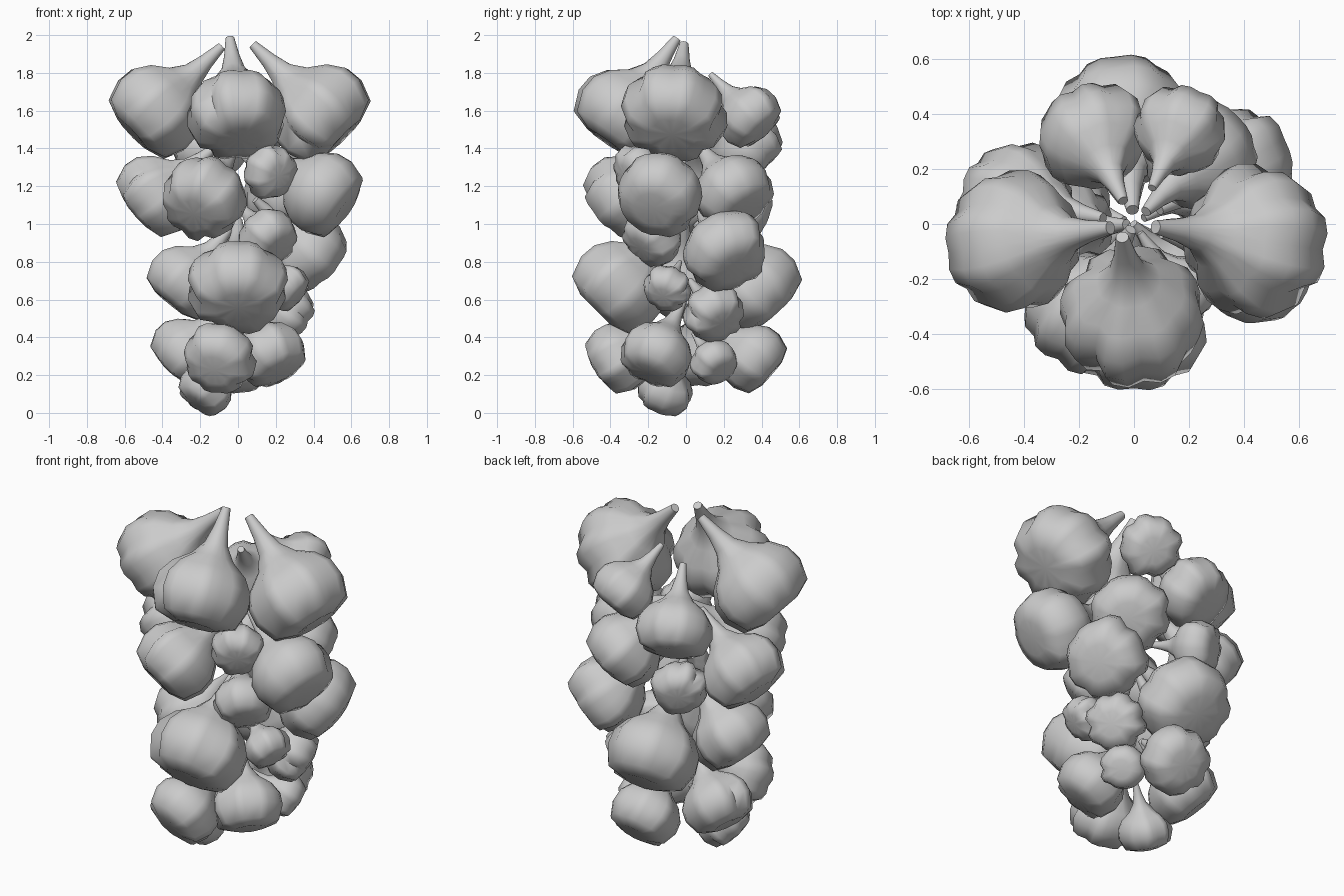
import bpy
import bmesh
import math
import random
from mathutils import Vector

if "Cube" in bpy.data.objects:
    bpy.data.objects.remove(bpy.data.objects["Cube"], do_unlink=True)

random.seed(4)

skin = bpy.data.materials.new("pale grey skin")
skin.use_nodes = True
grey = (0.6, 0.6, 0.6, 1)
skin.diffuse_color = grey
skin.node_tree.nodes["Principled BSDF"].inputs["Base Color"].default_value = grey

# Half profile of a bulb: radius, height and lobe strength for radius one
PROFILE = [(0.45, -0.66, 0.9), (0.85, -0.52, 1), (1.01, -0.1, 1), (0.98, 0.25, 0.9),
           (0.78, 0.56, 0.7), (0.45, 0.81, 0.4), (0.25, 1.1, 0.2), (0.16, 1.45, 0), (0.09, 1.9, 0)]
LOBES = 8


def bulb_mesh():
    """Lobed bulb whose rings taper into a long neck."""
    bm = bmesh.new()
    sizes = [random.uniform(0.95, 1.06) for _ in range(LOBES)]
    grooves = [random.uniform(0.84, 0.97) for _ in range(LOBES)]
    count = LOBES * 3
    rings = []
    for radius, height, strength in PROFILE:
        ring = []
        for i in range(count):
            outline = sizes[i // 3] if i % 3 else grooves[i // 3]
            r = radius * (1 + (outline - 1) * strength)
            a = math.tau * i / count
            ring.append(bm.verts.new((r * math.cos(a), r * math.sin(a), height)))
        rings.append(ring)
    for low, high in zip(rings, rings[1:]):
        for i in range(count):
            j = (i + 1) % count
            bm.faces.new((low[i], low[j], high[j], high[i]))
    # Dimpled root end and flat cut neck
    root = bm.verts.new((0, 0, -0.62))
    for i in range(count):
        bm.faces.new((root, rings[0][(i + 1) % count], rings[0][i]))
    bm.faces.new(rings[-1])
    mesh = bpy.data.meshes.new("bulb")
    bm.to_mesh(mesh)
    bm.free()
    mesh.materials.append(skin)
    return mesh


def add_bulb(name, x, y, z, size, rise=1.3, aim=0):
    """Place a bulb with its neck leaning up and in to the middle of the bunch."""
    bulb = bpy.data.objects.new(name, bulb_mesh())
    bpy.context.collection.objects.link(bulb)
    lean = Vector((0.8 * (aim - x), -0.8 * y, rise * size))
    bulb.rotation_euler = lean.to_track_quat("Z", "Y").to_euler()
    bulb.location = (x, y, z)
    bulb.scale = (size, size, size)
    bpy.ops.object.select_all(action="DESELECT")
    bulb.select_set(True)
    bpy.context.view_layer.objects.active = bulb
    bpy.ops.object.shade_smooth_by_angle(angle=math.radians(55))


# Bulbs of the bunch, tier by tier: place of the widest ring, radius, neck rise
add_bulb("top_right_bulb", -.44, -.07, 1.6, .26)
add_bulb("top_front_bulb", 0, -.33, 1.58, .26, 1.45, -.05)
add_bulb("top_left_bulb", .44, -.06, 1.59, .27)
add_bulb("top_back_left_bulb", .17, .34, 1.57, .17, 1.7)
add_bulb("top_back_right_bulb", -.15, .32, 1.41, .2, 1.5)

add_bulb("upper_right_bulb", -.43, .08, 1.15, .22)
add_bulb("upper_front_bulb", -.18, -.32, 1.14, .23, 1)
add_bulb("upper_small_front_bulb", .17, -.25, 1.28, .145, .5)
add_bulb("upper_left_bulb", .45, -.14, 1.16, .23, 1.1)
add_bulb("upper_back_left_bulb", .24, .25, 1.17, .21)
add_bulb("upper_small_back_bulb", -.18, .32, 1.08, .15, .5)

add_bulb("middle_back_left_bulb", .37, .21, .86, .22)
add_bulb("middle_small_front_bulb", .16, -.18, .93, .16, .9)
add_bulb("middle_right_bulb", -.28, -.02, .69, .21)
add_bulb("middle_front_bulb", 0, -.36, .67, .26, 1.1)
add_bulb("middle_back_bulb", -.04, .37, .66, .25)
add_bulb("middle_small_left_bulb", .26, -.1, .66, .125)
add_bulb("middle_low_left_bulb", .25, .15, .53, .16, 1)

add_bulb("lower_right_bulb", -.27, .08, .32, .19)
add_bulb("lower_front_bulb", -.1, -.36, .29, .19, 1)
add_bulb("lower_left_bulb", .17, -.16, .31, .19)
add_bulb("lower_back_bulb", .02, .36, .29, .19)
add_bulb("lower_small_left_bulb", .2, .15, .27, .125)
add_bulb("bottom_bulb", -.17, -.11, .12, .145)
